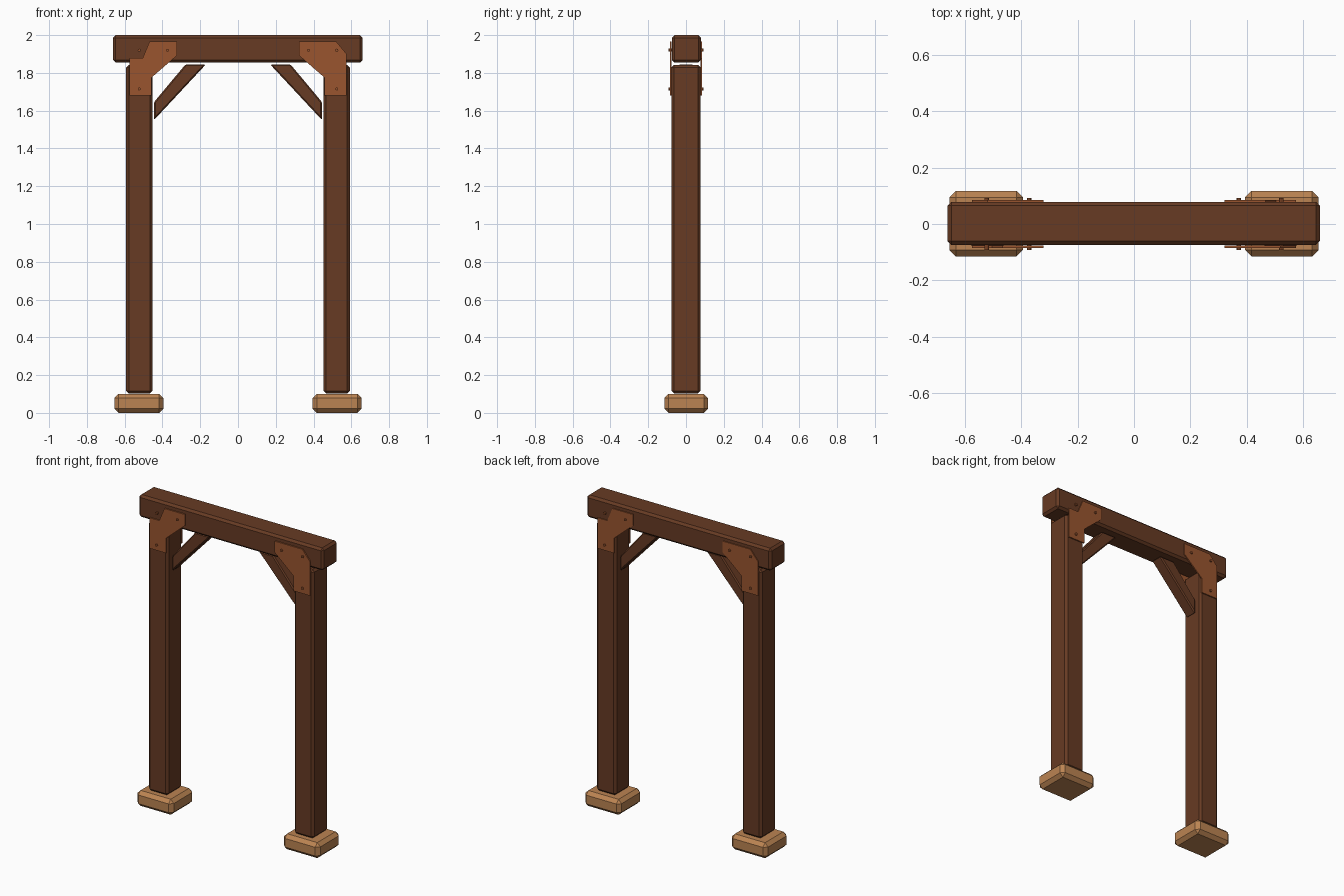
import bpy
import bmesh
from mathutils import Matrix, Vector

cube = bpy.data.objects.get("Cube")
if cube:
    bpy.data.objects.remove(cube, do_unlink=True)


def material(name, rgb):
    m = bpy.data.materials.new(name)
    m.use_nodes = True
    m.diffuse_color = (*rgb, 1)
    m.node_tree.nodes["Principled BSDF"].inputs["Base Color"].default_value = (*rgb, 1)
    return m


dark_wood = material("dark wood", (0.135, 0.043, 0.017))
copper = material("copper plate", (0.32, 0.09, 0.028))
pale_wood = material("pale wood", (0.5, 0.23, 0.085))


def finish(bm, name, mat, bevel=0):
    if bevel:
        bmesh.ops.bevel(bm, geom=bm.edges[:], offset=bevel, segments=1, affect='EDGES')
    bmesh.ops.recalc_face_normals(bm, faces=bm.faces[:])
    mesh = bpy.data.meshes.new(name)
    bm.to_mesh(mesh)
    bm.free()
    mesh.materials.append(mat)
    ob = bpy.data.objects.new(name, mesh)
    bpy.context.collection.objects.link(ob)
    return ob


def beam_box(name, low, high, mat, bevel):
    """Bevelled timber between two opposite corners."""
    low, high = Vector(low), Vector(high)
    bm = bmesh.new()
    place = Matrix.Translation((low + high) / 2) @ Matrix.Diagonal((*(high - low), 1))
    bmesh.ops.create_cube(bm, size=1, matrix=place)
    return finish(bm, name, mat, bevel)


def slab(name, outline, y0, y1, mat, bevel=0):
    """Outline in x and z, extruded along y."""
    bm = bmesh.new()
    face = bm.faces.new([bm.verts.new((x, y0, z)) for x, z in outline])
    new = bmesh.ops.extrude_face_region(bm, geom=[face])["geom"]
    bmesh.ops.translate(bm, vec=(0, y1 - y0, 0),
                        verts=[v for v in new if isinstance(v, bmesh.types.BMVert)])
    return finish(bm, name, mat, bevel)


# Top beam
beam_box("top_beam", (-0.662, -0.075, 1.855), (0.66, 0.079, 2), dark_wood, 0.014)

# Bracket outlines for a corner on the +x side
lower_edge = [(0.575, 1.68), (0.458, 1.68), (0.458, 1.775), (0.322, 1.893), (0.322, 1.966)]
notched = lower_edge + [(0.468, 1.966), (0.505, 1.878), (0.575, 1.878)]
chamfered = lower_edge + [(0.52, 1.966), (0.575, 1.9)]
brace = [(0.17, 1.845), (0.278, 1.845), (0.445, 1.645), (0.445, 1.55)]
bolts = [(0.373, 1.92), (0.523, 1.92), (0.523, 1.715)]

for side, s in (("left", 1), ("right", -1)):
    # Feet, posts and diagonal braces
    beam_box(f"{side}_foot", (s * 0.525 - 0.13, -0.115, 0),
             (s * 0.525 + 0.13, 0.117, 0.1), pale_wood, 0.022)
    beam_box(f"{side}_post", (s * 0.522 - 0.07, -0.077, 0.103),
             (s * 0.522 + 0.07, 0.077, 1.843), dark_wood, 0.014)
    slab(f"{side}_brace", [(s * x, z) for x, z in brace], -0.04, 0.04, dark_wood, 0.007)

    # Bracket plates and bolts on both faces
    for face, f in (("front", -1), ("back", 1)):
        outline = notched if s == f else chamfered
        slab(f"{side}_{face}_plate", [(s * x, z) for x, z in outline],
             f * 0.077, f * 0.085, copper)
        for i, (x, z) in enumerate(bolts):
            bm = bmesh.new()
            place = Matrix.Translation((s * x, f * 0.083, z)) @ Matrix.Rotation(1.5708, 4, 'X')
            bmesh.ops.create_cone(bm, cap_ends=True, segments=8, radius1=0.008,
                                  radius2=0.008, depth=0.02, matrix=place)
            finish(bm, f"{side}_{face}_bolt_{i + 1}", copper)
